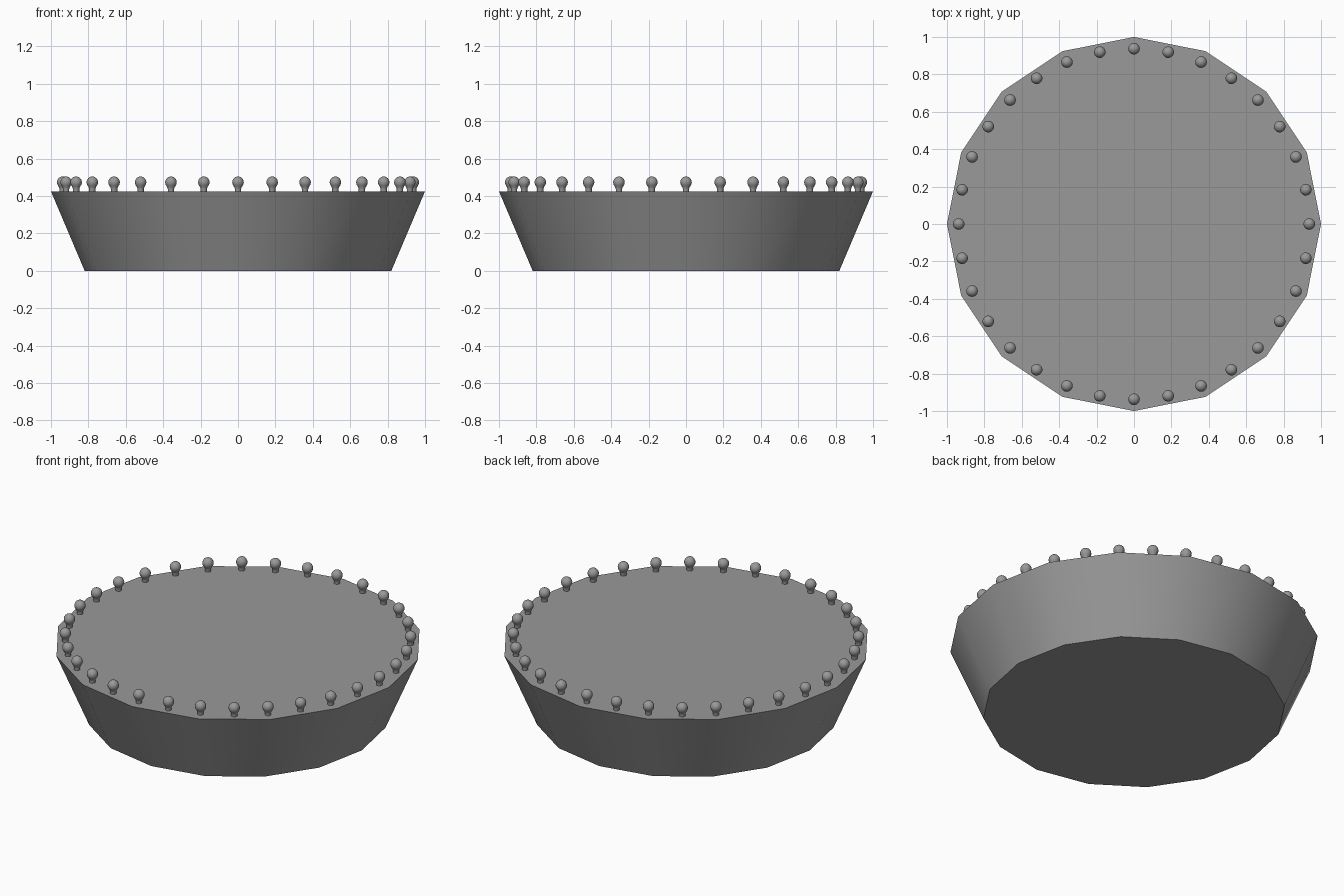
import bpy
import bmesh
from math import radians, sin, cos, pi

cube = bpy.data.objects.get("Cube")
if cube:
    bpy.data.objects.remove(cube)

grey = bpy.data.materials.new("grey")
grey.use_nodes = True
grey.diffuse_color = (0.32, 0.32, 0.32, 1)
grey.node_tree.nodes["Principled BSDF"].inputs["Base Color"].default_value = grey.diffuse_color

TOP = 0.425
BULBS = 32
BULB_RING = 0.937


def lathe(name, profile, sides):
    """Closed solid of revolution from (radius, height) points, bottom to top."""
    bm = bmesh.new()
    rings = []
    for r, z in profile:
        rings.append([bm.verts.new((r * cos(2 * pi * i / sides), r * sin(2 * pi * i / sides), z))
                      for i in range(sides)])
    for low, high in zip(rings, rings[1:]):
        for i in range(sides):
            j = (i + 1) % sides
            bm.faces.new((low[i], low[j], high[j], high[i]))
    bm.faces.new(rings[0][::-1])
    bm.faces.new(rings[-1])
    mesh = bpy.data.meshes.new(name)
    bm.to_mesh(mesh)
    bm.free()
    mesh.materials.append(grey)
    return mesh


def place(name, mesh, location=(0, 0, 0), turn=0):
    obj = bpy.data.objects.new(name, mesh)
    bpy.context.collection.objects.link(obj)
    obj.location = location
    obj.rotation_euler.z = turn
    return obj


def smooth(obj, degrees):
    bpy.ops.object.select_all(action="DESELECT")
    obj.select_set(True)
    bpy.context.view_layer.objects.active = obj
    bpy.ops.object.shade_smooth_by_angle(angle=radians(degrees))


# Flared sixteen-sided pedestal
pedestal = place("pedestal", lathe("pedestal", [(0.82, 0), (1, TOP)], 16))
smooth(pedestal, 30)

# Light bulb: socket, neck and round glass in one profile
globe = [(0.031 * cos(radians(a)), 0.048 + 0.031 * sin(radians(a))) for a in range(-30, 90, 15)]
bulb_profile = [(0.017, -0.005), (0.017, 0.013), (0.02, 0.022)] + globe + [(0.002, 0.079)]
bulb_mesh = lathe("bulb", bulb_profile, 16)

# Ring of bulbs round the rim
for k in range(BULBS):
    a = 2 * pi * k / BULBS
    bulb = place(f"bulb_{k + 1}", bulb_mesh, (BULB_RING * cos(a), BULB_RING * sin(a), TOP), a)
    if k == 0:
        smooth(bulb, 40)
